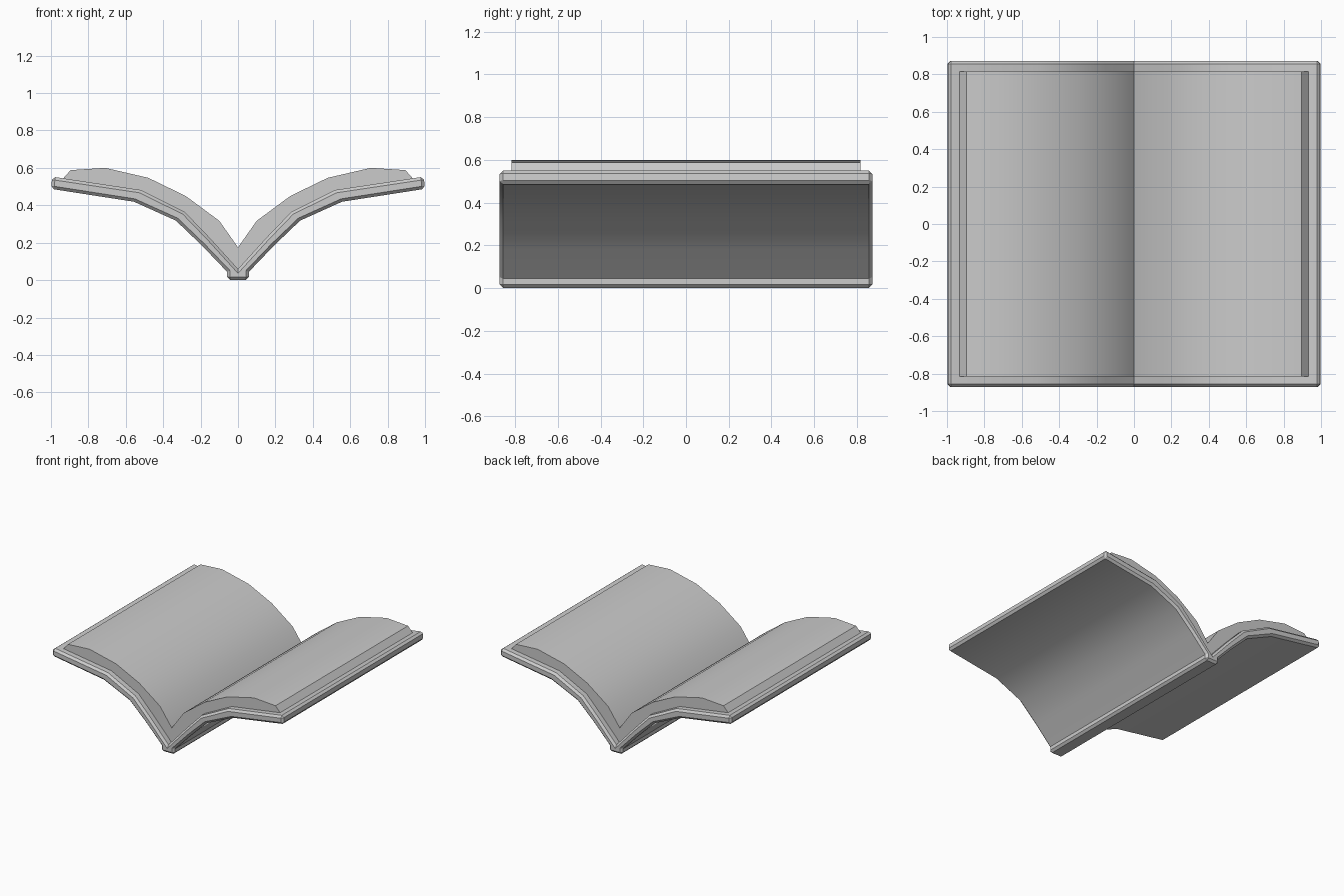
import bpy, bmesh, math

if "Cube" in bpy.data.objects:
    bpy.data.objects.remove(bpy.data.objects["Cube"])


def mirrored(upper, lower):
    """Closed x-z outline from right-half points; each list starts at the spine."""
    def full(pts):
        return [(-x, z) for x, z in reversed(pts) if x > 0] + pts
    return full(upper) + full(lower)[::-1]


def extrude_profile(name, pts, half_depth, bevel=0.0):
    bm = bmesh.new()
    front = [bm.verts.new((x, -half_depth, z)) for x, z in pts]
    back = [bm.verts.new((x, half_depth, z)) for x, z in pts]
    bm.faces.new(front)
    bm.faces.new(back[::-1])
    n = len(pts)
    for i in range(n):
        j = (i + 1) % n
        bm.faces.new((front[i], back[i], back[j], front[j]))
    bmesh.ops.recalc_face_normals(bm, faces=bm.faces[:])
    # chamfer only the outward rims
    if bevel:
        rims = [e for e in bm.edges
                if e.is_convex and e.calc_face_angle() > math.radians(40)]
        bmesh.ops.bevel(bm, geom=rims, offset=bevel, segments=1,
                        affect='EDGES', clamp_overlap=True)
    mesh = bpy.data.meshes.new(name)
    bm.to_mesh(mesh)
    bm.free()
    ob = bpy.data.objects.new(name, mesh)
    bpy.context.collection.objects.link(ob)
    bpy.ops.object.select_all(action='DESELECT')
    ob.select_set(True)
    bpy.context.view_layer.objects.active = ob
    bpy.ops.object.shade_smooth_by_angle(angle=math.radians(30))
    return ob


# Bent cover with the narrow spine block underneath
cover_top = [(0, 0.06), (0.15, 0.225), (0.285, 0.365), (0.52, 0.482), (0.993, 0.553)]
cover_bottom = [(0, 0.0), (0.058, 0.0), (0.058, 0.044), (0.19, 0.182),
                (0.332, 0.318), (0.556, 0.419), (1.0, 0.488)]
extrude_profile("cover", mirrored(cover_top, cover_bottom), 0.872, 0.016)

# Swelling page blocks meeting in the gutter
page_top = [(0, 0.175), (0.1, 0.317), (0.28, 0.45), (0.48, 0.547),
            (0.71, 0.6), (0.895, 0.588), (0.938, 0.54)]
page_bottom = [(0, 0.05), (0.15, 0.215), (0.285, 0.355), (0.52, 0.472), (0.935, 0.53)]
extrude_profile("pages", mirrored(page_top, page_bottom), 0.816)
